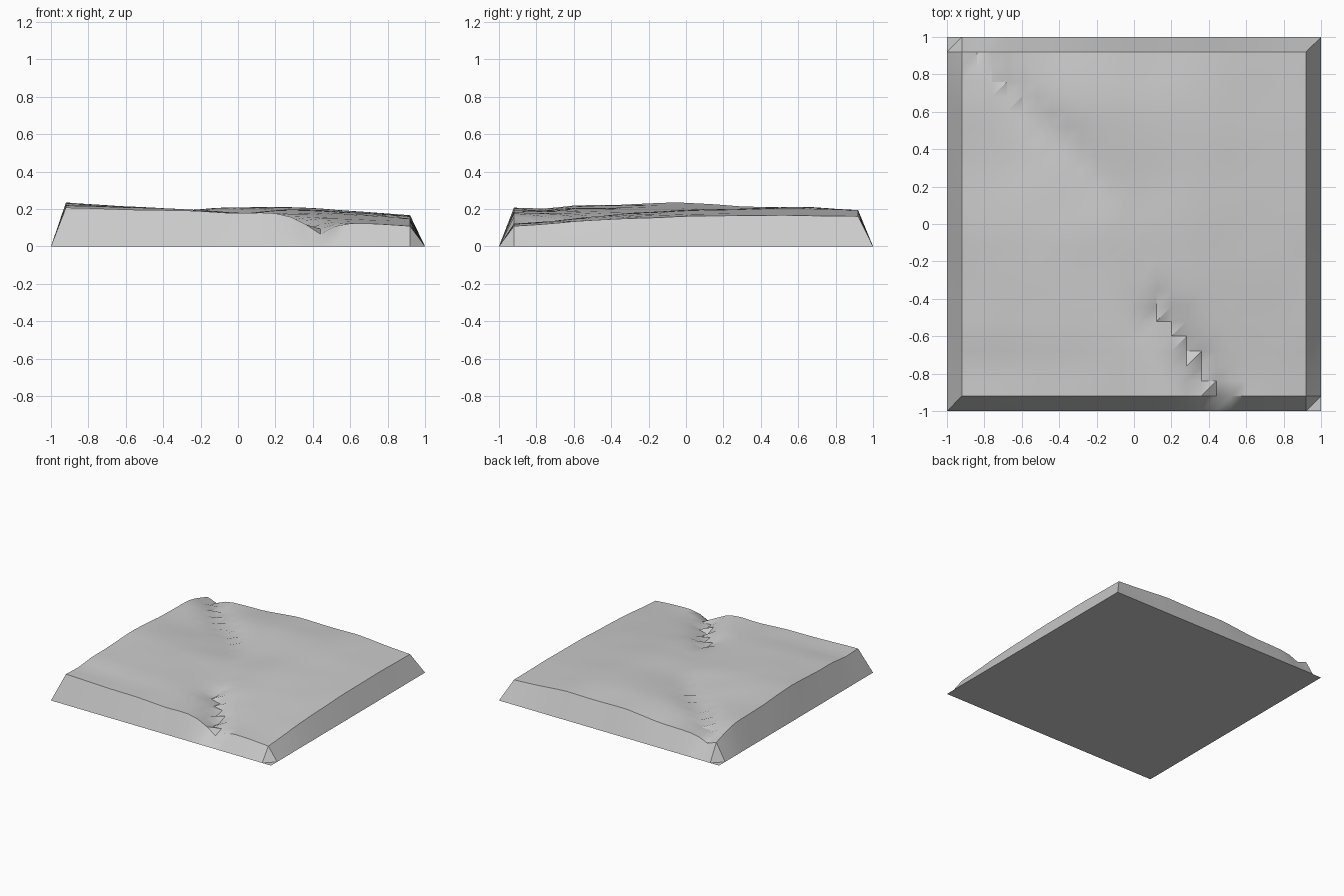
import bpy
import bmesh
from math import exp
from mathutils import Vector, noise

if "Cube" in bpy.data.objects:
    bpy.data.objects.remove(bpy.data.objects["Cube"])

CELLS = 25
STEP = 2 / CELLS
RIM = 1 - STEP

# Ground height along each rim, without the gully
FRONT = [(-.92, .205), (-.3, .191), (0, .177), (.16, .182), (.3, .17), (.5, .14), (.65, .125), (.92, .11)]
BACK = [(-.92, .18), (-.63, .16), (-.4, .165), (-.1, .192), (.45, .192), (.92, .16)]
LEFT = [(-.92, .205), (-.75, .204), (-.58, .222), (-.4, .221), (-.05, .237), (.3, .221), (.65, .224), (.92, .18)]
RIGHT = [(-.92, .11), (-.6, .135), (-.3, .15), (0, .16), (.5, .166), (.92, .16)]

# Gully centre line: x, y, depth of the wide hollow, depth of the narrow bed
GULLY = [(-.86, .92, .05, .022), (-.77, .8, .035, .022), (-.66, .68, .03, .026), (-.52, .55, .02, .025),
         (-.3, .38, .012, .018), (-.08, .1, .005, .003), (.07, -.3, .012, .004), (.13, -.48, .03, .035),
         (.23, -.58, .04, .035), (.31, -.7, .045, .035), (.38, -.82, .046, .035), (.43, -.92, .05, .035)]


def sample(profile, t):
    """Height along a rim profile."""
    for (a, za), (b, zb) in zip(profile, profile[1:]):
        if t <= b + 1e-6:
            return za + (zb - za) * (t - a) / (b - a)
    return profile[-1][1]


def ground(x, y):
    """Blend the four rims across the top."""
    u, v = (x / RIM + 1) / 2, (y / RIM + 1) / 2
    sides = (1 - v) * sample(FRONT, x) + v * sample(BACK, x)
    sides += (1 - u) * sample(LEFT, y) + u * sample(RIGHT, y)
    corners = (1 - v) * ((1 - u) * FRONT[0][1] + u * FRONT[-1][1])
    corners += v * ((1 - u) * BACK[0][1] + u * BACK[-1][1])
    return sides - corners


def gully(x, y):
    """Depth cut by the valley and by the nearest stretch of its gully."""
    best, cut = 9, 0
    p = Vector((x, y))
    for a, b in zip(GULLY, GULLY[1:]):
        pa, pb = Vector(a[:2]), Vector(b[:2])
        s = max(0, min(1, (p - pa).dot(pb - pa) / (pb - pa).length_squared))
        d = (p - pa.lerp(pb, s)).length
        if d < best:
            best = d
            wide = a[2] + (b[2] - a[2]) * s
            bed = a[3] + (b[3] - a[3]) * s
            cut = wide * exp(-(d / .12) ** 2) + bed * exp(-(d / .045) ** 2)
    valley = .04 * (1 - (y / RIM) ** 2) * exp(-(best / .36) ** 2)
    return cut + valley


def height(x, y):
    if max(abs(x), abs(y)) > RIM + .01:
        return 0
    ripple = .004 * noise.noise(Vector((x * 4, y * 4, 1.5)))
    return ground(x, y) - gully(x, y) + ripple


# Terrain grid: outer ring on the floor, every cell split the same way
bm = bmesh.new()
coords = [-1 + i * STEP for i in range(CELLS + 1)]
grid = [[bm.verts.new((x, y, height(x, y))) for x in coords] for y in coords]
for j in range(CELLS):
    for i in range(CELLS):
        a, b = grid[j][i], grid[j][i + 1]
        c, d = grid[j + 1][i + 1], grid[j + 1][i]
        bm.faces.new((a, b, c))
        bm.faces.new((a, c, d))

# Flat underside
under = [bm.verts.new((x, y, 0)) for x, y in ((-1, -1), (-1, 1), (1, 1), (1, -1))]
bm.faces.new(under)

mesh = bpy.data.meshes.new("terrain_block")
bm.to_mesh(mesh)
bm.free()
terrain = bpy.data.objects.new("terrain_block", mesh)
bpy.context.collection.objects.link(terrain)

# Stone material
stone = bpy.data.materials.new("light_grey")
stone.use_nodes = True
colour = (.6, .6, .6, 1)
stone.diffuse_color = colour
stone.node_tree.nodes["Principled BSDF"].inputs["Base Color"].default_value = colour
mesh.materials.append(stone)

# Smooth slopes with crisp rims
bpy.context.view_layer.objects.active = terrain
terrain.select_set(True)
bpy.ops.object.shade_smooth_by_angle(angle=.6)
